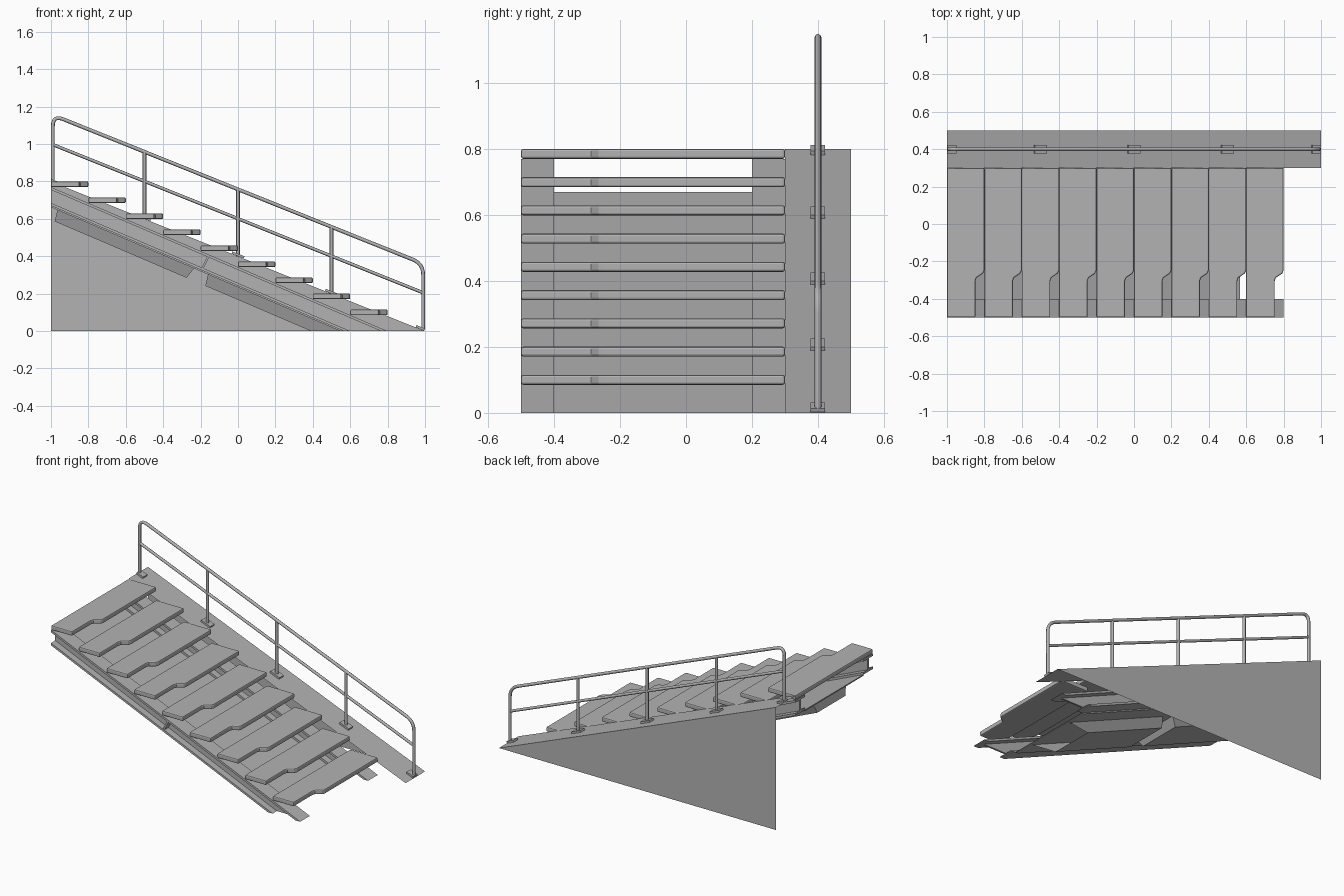
import bpy, bmesh, math
from mathutils import Vector, Matrix

cube = bpy.data.objects.get("Cube")
if cube:
    bpy.data.objects.remove(cube, do_unlink=True)

grey = bpy.data.materials.new("plain_grey")
grey.use_nodes = True
colour = (0.45, 0.45, 0.45, 1)
grey.diffuse_color = colour
grey.node_tree.nodes["Principled BSDF"].inputs["Base Color"].default_value = colour

SLOPE = 0.428        # pitch of the flight
RAMP = 0.4           # pitch of the side wall


def finish(name, bm):
    bmesh.ops.recalc_face_normals(bm, faces=bm.faces)
    mesh = bpy.data.meshes.new(name)
    bm.to_mesh(mesh)
    bm.free()
    mesh.materials.append(grey)
    obj = bpy.data.objects.new(name, mesh)
    bpy.context.collection.objects.link(obj)
    return obj


def prism(name, points, direction):
    """Extrude one flat outline along a direction."""
    bm = bmesh.new()
    face = bm.faces.new([bm.verts.new(p) for p in points])
    if direction:
        new = bmesh.ops.extrude_face_region(bm, geom=[face])["geom"]
        verts = [g for g in new if isinstance(g, bmesh.types.BMVert)]
        bmesh.ops.translate(bm, verts=verts, vec=direction)
    return finish(name, bm)


def band(name, top, bottom, y0, y1):
    """Sloping slab, cut level with the ground at its foot."""
    outline = [(-1, top), (top / SLOPE - 1, 0), (bottom / SLOPE - 1, 0), (-1, bottom)]
    return prism(name, [(x, y0, z) for x, z in outline], (0, y1 - y0, 0))


# Two I-beam stringers with a stiffener at mid length
for side, y in (("front", -0.45), ("rear", 0.25)):
    band(side + "_stringer_top_flange", 0.77, 0.755, y - 0.05, y + 0.05)
    band(side + "_stringer_web", 0.755, 0.685, y - 0.006, y + 0.006)
    band(side + "_stringer_bottom_flange", 0.685, 0.67, y - 0.05, y + 0.05)
    stiffener = [(-0.165, 0.398), (-0.155, 0.394), (-0.185, 0.332), (-0.195, 0.336)]
    prism(side + "_stringer_stiffener", [(x, y - 0.045, z) for x, z in stiffener], (0, 0.09, 0))

# Soffit plate between the stringers
band("soffit_plate", 0.67, 0.662, -0.4, 0.2)


# Tapered trays under the soffit
def tray(name, x0, x1):
    bm = bmesh.new()
    rings = []
    for a, b, drop, half in ((x0, x1, 0.663, 0.17), (x0 - 0.015, x1 - 0.04, 0.595, 0.145)):
        rings.append([bm.verts.new((x, -0.1 + s * half, drop - SLOPE * (x + 1)))
                      for x, s in ((a, -1), (b, -1), (b, 1), (a, 1))])
    for ring in rings:
        bm.faces.new(ring)
    for i in range(4):
        j = (i + 1) % 4
        bm.faces.new((rings[0][i], rings[0][j], rings[1][j], rings[1][i]))
    # Trim whatever passes below the ground
    bmesh.ops.bisect_plane(bm, geom=bm.verts[:] + bm.edges[:] + bm.faces[:],
                           plane_co=(0, 0, 0), plane_no=(0, 0, -1), clear_outer=True)
    finish(name, bm)


tray("upper_tray", -0.965, -0.235)
tray("lower_tray", -0.16, 0.62)

# Nine treads with a narrowed front end
tread_outline = [(0, -0.5), (0.152, -0.5), (0.152, -0.305), (0.158, -0.288),
                 (0.192, -0.265), (0.2, -0.248), (0.2, 0.3), (0, 0.3)]
for i in range(9):
    x0 = -1 + 0.2 * i
    z0 = 0.77 - SLOPE * 0.2 * i
    tread = prism("tread_%d" % (i + 1), [(x0 + x, y, z0) for x, y in tread_outline], (0, 0, 0.03))
    bevel = tread.modifiers.new("edge", "BEVEL")
    bevel.width = 0.007
    bevel.segments = 2
    bevel.limit_method = "ANGLE"
    bevel.angle_limit = math.radians(50)

# Side wall and its sloping cap, both thin sheets
prism("side_wall", [(-1, 0.5, 0), (1, 0.5, 0), (-1, 0.5, 0.8)], None)
prism("wall_cap", [(-1, 0.3, 0.8), (1, 0.3, 0), (1, 0.5, 0), (-1, 0.5, 0.8)], None)


# Handrail from round tube
def tube(name, points, radius=0.01):
    curve = bpy.data.curves.new(name, "CURVE")
    curve.dimensions = "3D"
    curve.bevel_depth = radius
    curve.bevel_resolution = 2
    curve.use_fill_caps = True
    spline = curve.splines.new("POLY")
    spline.points.add(len(points) - 1)
    for p, (x, z) in zip(spline.points, points):
        p.co = (x, 0.4, z, 1)
    curve.materials.append(grey)
    obj = bpy.data.objects.new(name, curve)
    bpy.context.collection.objects.link(obj)


def rounded(corner, before, after, cut=0.06, steps=6):
    """Quadratic bend replacing a sharp corner."""
    c = Vector(corner)
    a = c + (Vector(before) - c).normalized() * cut
    b = c + (Vector(after) - c).normalized() * cut
    ts = [i / steps for i in range(steps + 1)]
    return [tuple(a * (1 - t) ** 2 + c * 2 * t * (1 - t) + b * t * t) for t in ts]


foot_top, foot_low = (-0.99, 0.8), (0.99, 0.01)
high, low = (-0.99, 1.155), (0.99, 0.36)
tube("handrail", [foot_top] + rounded(high, foot_top, low) + rounded(low, high, foot_low) + [foot_low])
tube("middle_rail", [(-0.99, 0.997), (0.99, 0.205)], 0.009)
for i, x in enumerate((-0.5, 0, 0.5)):
    tube("rail_post_%d" % (i + 1), [(x, RAMP * (1 - x)), (x, 0.757 - 0.4015 * x)])

# Foot plates lying on the wall cap
for i, (x, length) in enumerate(((-0.975, 0.05), (-0.5, 0.07), (0, 0.07), (0.5, 0.07), (0.975, 0.05))):
    bm = bmesh.new()
    bmesh.ops.create_cube(bm, size=1)
    bmesh.ops.scale(bm, vec=(length, 0.044, 0.012), verts=bm.verts)
    tilt = Matrix.Rotation(math.atan(RAMP), 4, "Y")
    bmesh.ops.transform(bm, matrix=Matrix.Translation((x, 0.4, RAMP * (1 - x) + 0.007)) @ tilt, verts=bm.verts)
    finish("foot_plate_%d" % (i + 1), bm)
